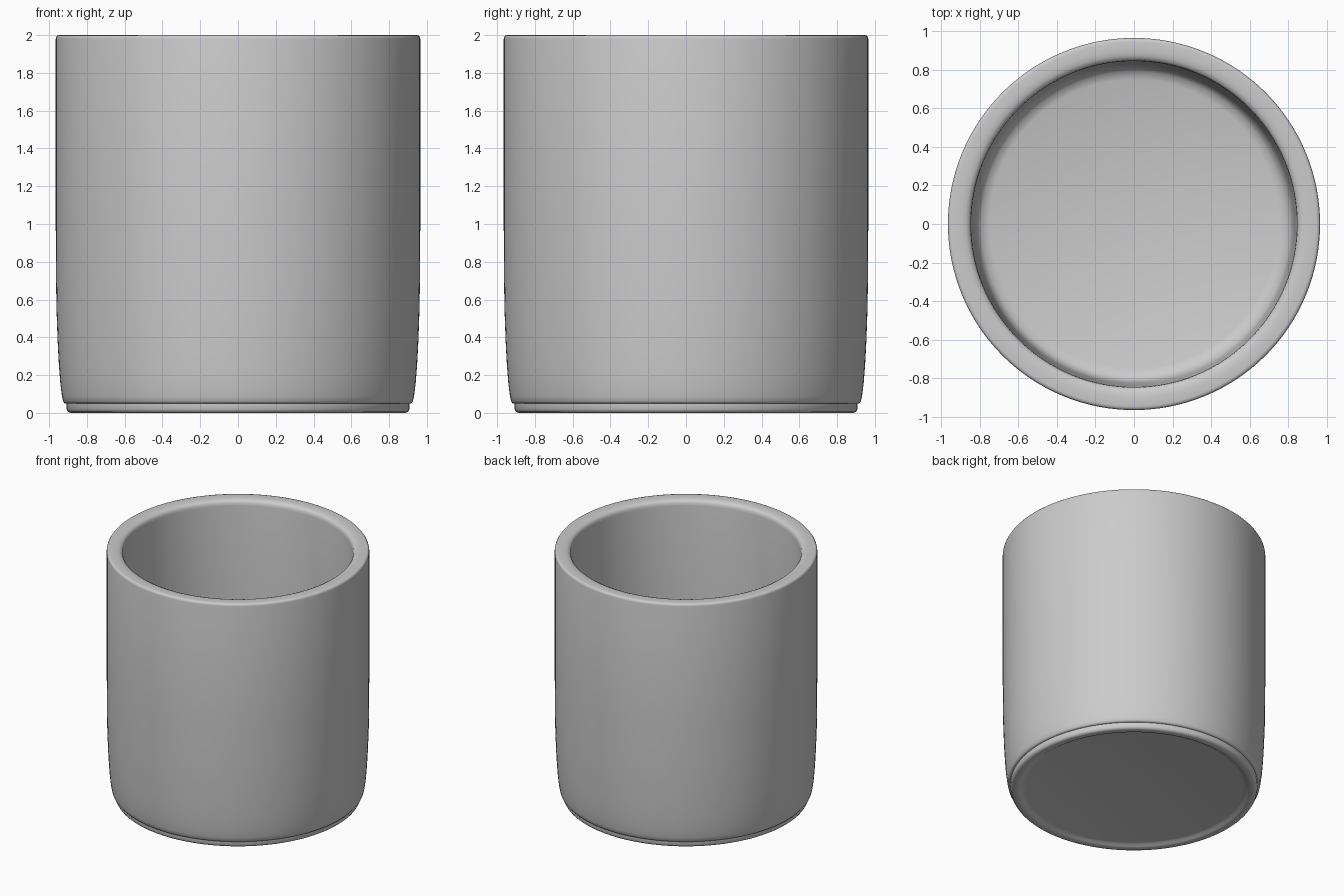
import bpy, bmesh, math

SEGMENTS = 128

# Half cross-section (radius, height): underside, foot, outer wall, rim, inner wall, floor
profile = [
    (0, 0.02), (0.80, 0.02), (0.825, 0.015), (0.84, 0.005), (0.855, 0.0),
    (0.885, 0.0), (0.90, 0.006), (0.907, 0.02), (0.907, 0.05),
    (0.918, 0.051), (0.926, 0.062), (0.932, 0.09), (0.941, 0.16), (0.948, 0.25),
    (0.955, 0.38), (0.961, 0.55), (0.964, 0.75), (0.965, 1.0), (0.965, 1.98),
    (0.963, 1.99), (0.957, 1.998), (0.945, 2.0), (0.90, 2.0), (0.875, 1.997),
    (0.857, 1.989), (0.848, 1.976), (0.845, 1.955), (0.842, 1.0), (0.837, 0.6),
    (0.831, 0.35), (0.824, 0.2), (0.812, 0.14), (0.79, 0.115), (0.75, 0.10), (0, 0.10),
]

# Cup body: revolve the cross-section around z
bm = bmesh.new()
verts = [bm.verts.new((r, 0, z)) for r, z in profile]
edges = [bm.edges.new(pair) for pair in zip(verts, verts[1:])]
bmesh.ops.spin(bm, geom=verts + edges, cent=(0, 0, 0), axis=(0, 0, 1),
               angle=math.tau, steps=SEGMENTS, use_duplicate=False)
bmesh.ops.remove_doubles(bm, verts=bm.verts, dist=0.0004)
bmesh.ops.recalc_face_normals(bm, faces=bm.faces)
mesh = bpy.data.meshes.new("cup_body")
bm.to_mesh(mesh)
bm.free()
cup = bpy.data.objects.new("cup_body", mesh)
bpy.context.collection.objects.link(cup)

# Smooth shading with the foot groove kept crisp
bpy.context.view_layer.objects.active = cup
cup.select_set(True)
bpy.ops.object.shade_smooth_by_angle(angle=math.radians(50))
